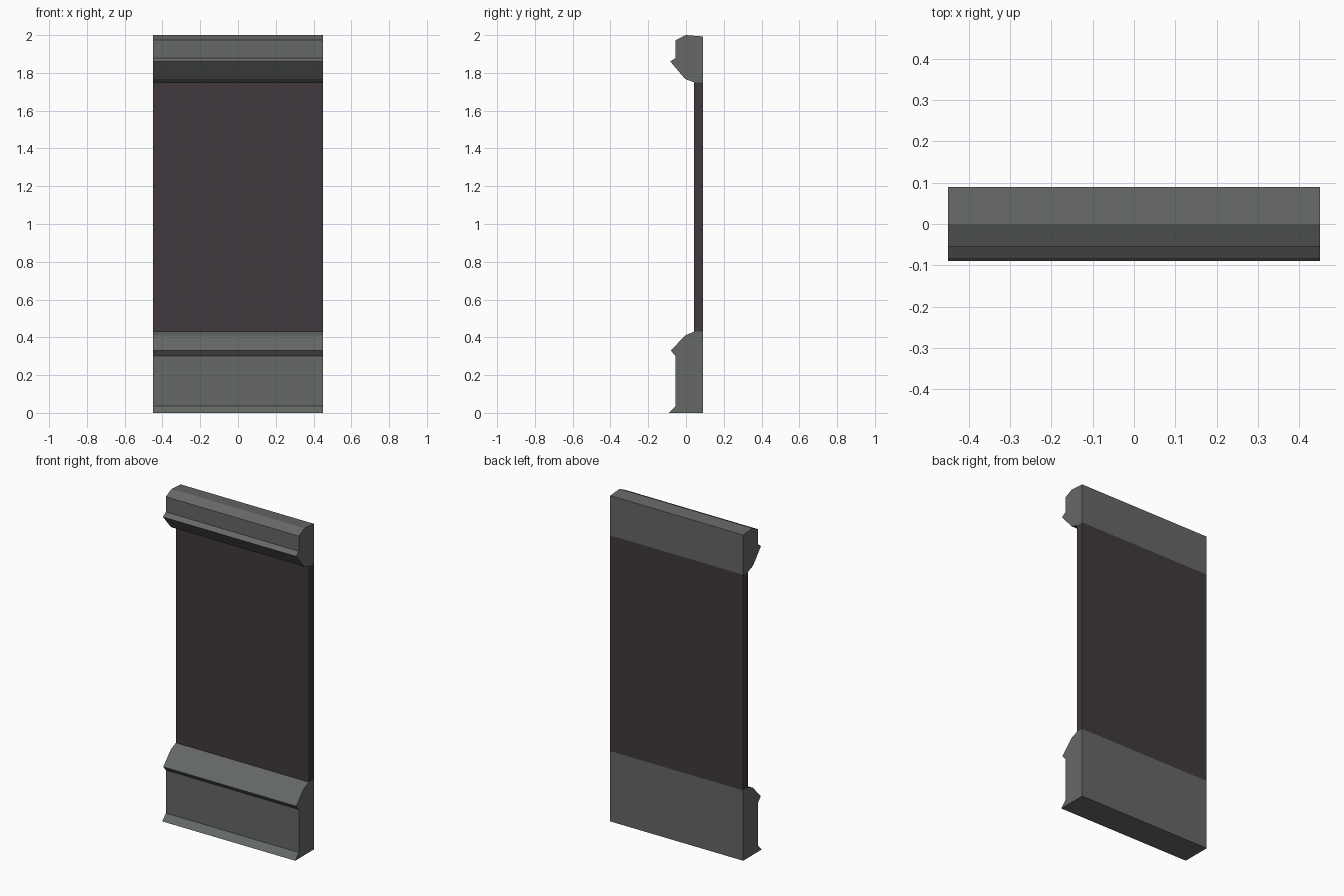
import bpy

if "Cube" in bpy.data.objects:
    bpy.data.objects.remove(bpy.data.objects["Cube"])

WIDTH = 0.90


def material(name, rgb):
    m = bpy.data.materials.new(name)
    m.diffuse_color = (*rgb, 1.0)
    m.use_nodes = True
    m.node_tree.nodes["Principled BSDF"].inputs["Base Color"].default_value = m.diffuse_color
    return m


def extrude_profile(name, profile, mat):
    """Extrude a (y, z) outline along x, centred on x = 0."""
    n = len(profile)
    verts = [(x, y, z) for x in (-WIDTH / 2, WIDTH / 2) for y, z in profile]
    faces = [tuple(range(n)), tuple(reversed(range(n, 2 * n)))]
    faces += [(i, i + n, (i + 1) % n + n, (i + 1) % n) for i in range(n)]
    mesh = bpy.data.meshes.new(name)
    mesh.from_pydata(verts, [], faces)
    mesh.materials.append(mat)
    obj = bpy.data.objects.new(name, mesh)
    bpy.context.collection.objects.link(obj)
    return obj


trim_grey = material("trim grey", (0.13, 0.14, 0.13))
panel_plum = material("dark plum", (0.052, 0.041, 0.050))

# Skirting moulding at the foot, outline runs clockwise seen from +x
extrude_profile("base_moulding", [
    (0.09, 0.0), (-0.09, 0.0), (-0.055, 0.037), (-0.055, 0.30),
    (-0.08, 0.33), (-0.005, 0.41), (0.043, 0.43), (0.09, 0.43)], trim_grey)

# Flat wall panel between the mouldings
extrude_profile("wall_panel", [
    (0.09, 0.43), (0.043, 0.43), (0.043, 1.75), (0.09, 1.75)], panel_plum)

# Cornice moulding at the top
extrude_profile("top_moulding", [
    (0.09, 1.75), (0.043, 1.75), (-0.005, 1.768), (-0.083, 1.86),
    (-0.055, 1.88), (-0.055, 1.973), (0.0, 2.0), (0.09, 1.993)], trim_grey)
